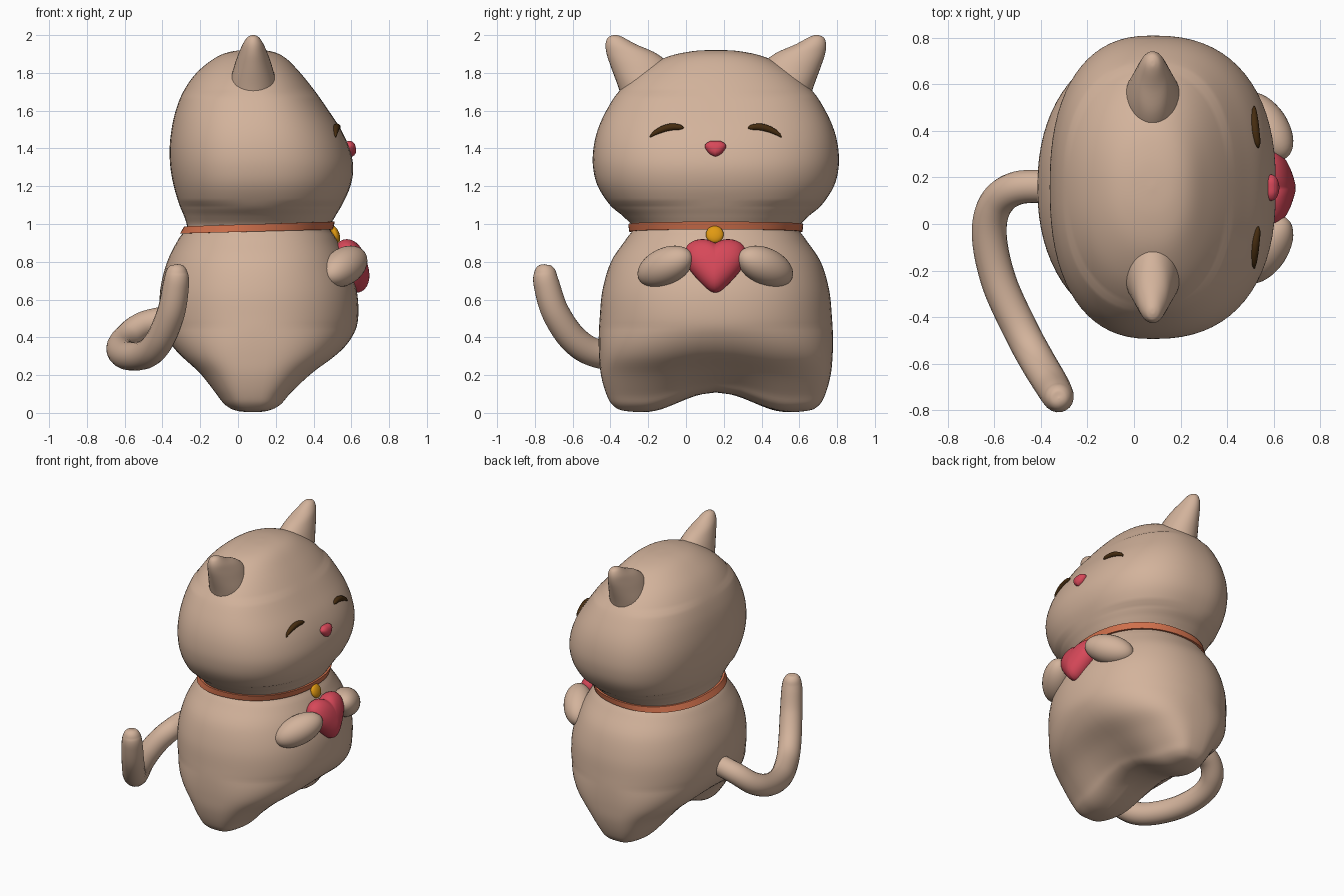
import bpy, bmesh, math
from mathutils import Vector, Matrix

if "Cube" in bpy.data.objects:
    bpy.data.objects.remove(bpy.data.objects["Cube"])

CY, CX = 0.158, 0.08      # symmetry plane and body axis; the cat looks along +x


def material(name, rgb):
    m = bpy.data.materials.new(name)
    m.diffuse_color = (*rgb, 1)
    m.use_nodes = True
    m.node_tree.nodes["Principled BSDF"].inputs["Base Color"].default_value = m.diffuse_color
    return m


FUR = material("tan fur", (0.65, 0.45, 0.33))
RED = material("rose red", (0.68, 0.065, 0.10))
ORANGE = material("collar orange", (0.66, 0.17, 0.075))
GOLD = material("bell gold", (0.75, 0.32, 0.006))
BROWN = material("dark brown", (0.06, 0.025, 0.005))


def catmull(rows, t):
    """Smooth interpolation through tuples; t runs 0..len-1."""
    n = len(rows) - 1
    i = min(int(t), n - 1)
    u = t - i
    a, b, c, d = (rows[min(max(k, 0), n)] for k in (i - 1, i, i + 1, i + 2))
    return [0.5 * (2 * q + (r - p) * u + (2 * p - 5 * q + 4 * r - s) * u * u
                   + (3 * q - p - 3 * r + s) * u ** 3) for p, q, r, s in zip(a, b, c, d)]


def loft(name, rings, mat, closed=False):
    bm = bmesh.new()
    vs = [[bm.verts.new(p) for p in ring] for ring in rings]
    n = len(vs[0])
    pairs = list(zip(vs, vs[1:])) + ([(vs[-1], vs[0])] if closed else [])
    for a, b in pairs:
        for j in range(n):
            k = (j + 1) % n
            bm.faces.new((a[j], a[k], b[k], b[j]))
    bmesh.ops.remove_doubles(bm, verts=bm.verts, dist=1e-5)
    bmesh.ops.recalc_face_normals(bm, faces=bm.faces)
    me = bpy.data.meshes.new(name)
    bm.to_mesh(me)
    bm.free()
    me.materials.append(mat)
    ob = bpy.data.objects.new(name, me)
    bpy.context.collection.objects.link(ob)
    bpy.ops.object.select_all(action='DESELECT')
    ob.select_set(True)
    bpy.context.view_layer.objects.active = ob
    bpy.ops.object.shade_smooth_by_angle(angle=math.radians(50))
    return ob


def tube(name, pts, mat, sides=20, steps=8):
    """Round tube through (x, y, z, radius) points."""
    count = (len(pts) - 1) * steps
    path = [catmull(pts, i / steps) for i in range(count + 1)]
    pos = [Vector(p[:3]) for p in path]
    up, rings = Vector((0.3, 0.2, 1)), []
    for i, p in enumerate(pos):
        d = (pos[min(i + 1, count)] - pos[max(i - 1, 0)]).normalized()
        up = (up - d * up.dot(d)).normalized()
        side, r = d.cross(up), max(path[i][3], 0)
        rings.append([p + r * (math.cos(a) * up + math.sin(a) * side)
                      for a in (2 * math.pi * j / sides for j in range(sides))])
    return loft(name, rings, mat)


def ellipsoid(name, centre, axis, length, radius, mat):
    q = Vector(axis).to_track_quat('Z', 'Y')
    rings = []
    for i in range(21):
        a = math.pi * i / 20
        rings.append([Vector(centre) + q @ Vector((radius * math.sin(a) * math.cos(b),
                      radius * math.sin(a) * math.sin(b), length * math.cos(a)))
                      for b in (2 * math.pi * j / 32 for j in range(32))])
    return loft(name, rings, mat)


def puff(name, half, centre, depth, tilt, mat):
    """Pillow with a mirrored (y, z) outline, facing +x and tilted back."""
    side = [catmull(half, i / 4) for i in range((len(half) - 1) * 4 + 1)]
    outline = side + [(-y, z) for y, z in side[-2:0:-1]]
    rot = Matrix.Rotation(-tilt, 3, 'Y')
    rings = []
    for i in range(17):
        a = math.pi * (i / 16 - 0.5)
        s = math.cos(a) ** 0.8 if 0 < i < 16 else 0
        rings.append([Vector(centre) + rot @ Vector((depth * math.sin(a), y * s, z * s))
                      for y, z in outline])
    return loft(name, rings, mat)


# Head and body profile: z, back x, front x, half width
PROFILE = [(0, .08, .08, .30), (.01, -.02, .17, .48), (.04, -.08, .235, .545),
           (.1, -.13, .29, .58), (.2, -.21, .40, .608), (.3, -.315, .53, .618),
           (.4, -.38, .605, .62), (.5, -.41, .636, .615), (.65, -.412, .628, .60),
           (.8, -.375, .578, .555), (.92, -.315, .52, .475), (.98, -.272, .487, .44),
           (1.04, -.285, .515, .49), (1.1, -.31, .55, .56), (1.2, -.34, .595, .625),
           (1.3, -.358, .61, .65), (1.4, -.362, .59, .648), (1.5, -.352, .545, .625),
           (1.6, -.33, .48, .58), (1.7, -.29, .41, .515), (1.8, -.22, .33, .41),
           (1.88, -.12, .25, .27), (1.914, -.03, .175, .13), (1.922, .08, .08, 0)]


def power(z):
    """Squareness of the cross-section."""
    return 2.2 + 1.3 * max(0, 1 - z / 0.45) + 0.2 * (1.1 < z < 1.7)


def section(row, grow=0, sides=72):
    z, back, front, half = row
    n, pts = power(z), []
    for j in range(sides):
        a = 2 * math.pi * j / sides
        c, s = math.cos(a), math.sin(a)
        sx = (front - CX if c > 0 else CX - back) + grow
        x = CX + math.copysign(abs(c) ** (2 / n), c) * sx
        dy = math.copysign(abs(s) ** (2 / n), s) * (half + grow)
        # arch between the two feet
        lift = 0.108 * math.cos(math.pi / 2 * min(1, abs(dy) / 0.4)) ** 2 * max(0, 1 - z / 0.5) ** 2
        pts.append(Vector((x, CY + dy, max(z, 0) + lift)))
    return pts


def row_at(z):
    i = next(k for k in range(len(PROFILE) - 1) if PROFILE[k + 1][0] >= z)
    return catmull(PROFILE, i + (z - PROFILE[i][0]) / (PROFILE[i + 1][0] - PROFILE[i][0]))


def face_x(dy, z):
    _, _, front, half = row_at(z)
    n = power(z)
    return CX + (front - CX) * (1 - (abs(dy) / half) ** n) ** (1 / n)


steps = 5
loft("head_and_body", [section(catmull(PROFILE, i / steps))
                       for i in range((len(PROFILE) - 1) * steps + 1)], FUR)

# Collar: a thin tilted band following the neck
rings = []
for dz, grow in ((-.021, -.02), (-.021, .014), (.021, .014), (.021, -.02)):
    ring = []
    for j in range(72):
        x = section(row_at(.97))[j].x
        z = .966 + .026 * (x + .29) / .79 + dz
        p = section(row_at(z), grow)[j]
        ring.append(p)
    rings.append(ring)
loft("collar", rings, ORANGE, closed=True)

# Bell: flat gold disc hanging on the collar
ellipsoid("bell", (.515, .152, .945), (1, 0, .35), .022, .047, GOLD)

# Ears: z, inner offset, outer offset, half depth
EAR = [(1.60, .16, .48, .13), (1.72, .20, .515, .128), (1.83, .235, .555, .102),
       (1.90, .31, .578, .078), (1.95, .42, .584, .056), (1.985, .485, .573, .034),
       (1.998, .515, .55, .014), (2.0, .533, .533, 0)]
for side, label in ((1, "left"), (-1, "right")):
    rings = []
    for i in range((len(EAR) - 1) * 5 + 1):
        z, a, b, r = catmull(EAR, i / 5)
        rings.append([(CX + r * math.cos(t), CY + side * ((a + b) / 2 + (b - a) / 2 * math.sin(t)), z)
                      for t in (2 * math.pi * j / 32 for j in range(32))])
    loft(label + "_ear", rings, FUR)

    # Arms reaching in to hold the heart
    ellipsoid(label + "_arm", (.562, .155 + side * .265, .775), (.53, -.78 * side, .36), .172, .098, FUR)

    # Closed smiling eyes
    eye = [(.348, 1.460, .003), (.325, 1.48, .012), (.28, 1.502, .018),
           (.235, 1.513, .019), (.19, 1.512, .014), (.17, 1.508, .003)]
    tube(label + "_eye", [(face_x(dy, z) + .003, CY + side * dy, z, r) for dy, z, r in eye], BROWN, 12, 5)

# Nose
puff("nose", [(0, .04), (.03, .038), (.053, .022), (.054, .002), (.03, -.03), (0, -.045)],
     (.592, .156, 1.4), .032, .2, RED)

# Heart held in front of the belly
puff("heart", [(0, .122), (.05, .142), (.105, .138), (.15, .108), (.165, .05), (.14, -.015),
               (.08, -.09), (.03, -.137), (0, -.148)], (.6, .155, .78), .085, .3, RED)

# Tail curling back, round the side and up
tube("tail", [(-.33, .16, .505, .07), (-.5, .155, .465, .072), (-.595, .085, .39, .074),
              (-.622, -.05, .335, .075), (-.58, -.25, .302, .076), (-.485, -.46, .312, .076),
              (-.415, -.59, .385, .076), (-.355, -.69, .53, .074), (-.328, -.738, .68, .069),
              (-.324, -.747, .745, .058), (-.322, -.75, .778, .036), (-.322, -.75, .787, 0)], FUR)
